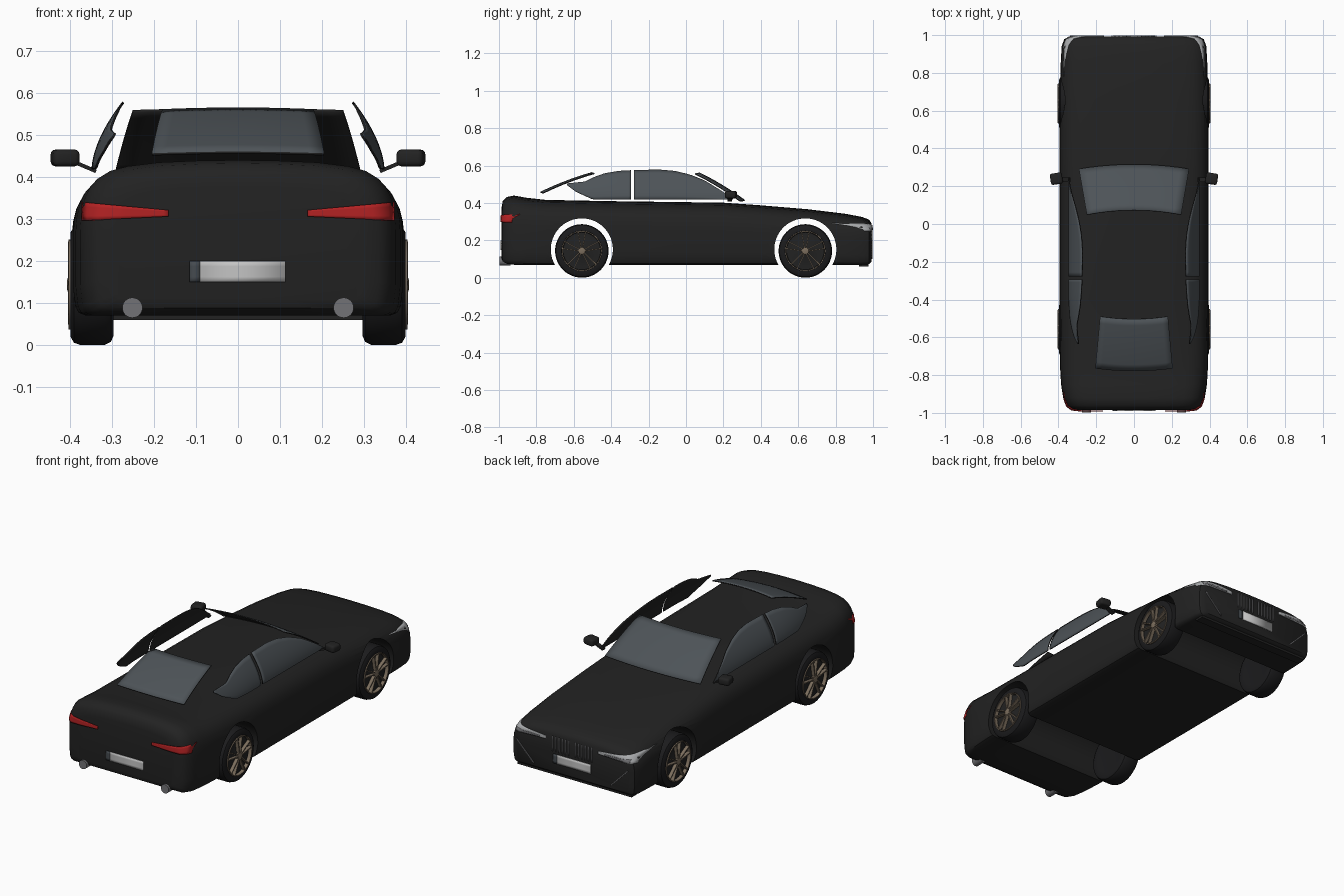
import bpy, bmesh, math
from mathutils import Vector, Matrix
from mathutils.bvhtree import BVHTree

if "Cube" in bpy.data.objects:
    bpy.data.objects.remove(bpy.data.objects["Cube"], do_unlink=True)


def material(name, r, g, b):
    m = bpy.data.materials.new(name)
    m.use_nodes = True
    m.diffuse_color = (r, g, b, 1)
    m.node_tree.nodes["Principled BSDF"].inputs["Base Color"].default_value = (r, g, b, 1)
    return m


PAINT = material("black paint", .016, .016, .016)
RUBBER = material("tyre rubber", .011, .011, .012)
GLASS = material("tinted glass", .075, .087, .097)
RED = material("red lamp", .45, .016, .017)
WHITE = material("plate grey", .55, .55, .55)
STEEL = material("steel", .17, .17, .18)
SLATE = material("slate strip", .06, .07, .08)
BRONZE = material("bronze", .2, .155, .11)
LAMP = material("clear lamp", .4, .41, .42)


def finish(name, bm, mats, mirror=False, smooth=True, thick=0):
    mesh = bpy.data.meshes.new(name)
    bm.to_mesh(mesh)
    bm.free()
    ob = bpy.data.objects.new(name, mesh)
    bpy.context.collection.objects.link(ob)
    for m in mats:
        mesh.materials.append(m)
    if thick:
        s = ob.modifiers.new("Thickness", 'SOLIDIFY')
        s.thickness, s.offset = thick, -1
        s.material_offset = s.material_offset_rim = len(mats) - 1
    if mirror:
        ob.modifiers.new("Mirror", 'MIRROR')
    bpy.ops.object.select_all(action='DESELECT')
    ob.select_set(True)
    bpy.context.view_layer.objects.active = ob
    if smooth:
        bpy.ops.object.shade_smooth_by_angle(angle=math.radians(38))
    return ob


def sheet(name, func, nu, nv, mats, mirror=False, thick=.006):
    """Grid surface from func(s, t), with s and t in 0..1."""
    bm = bmesh.new()
    g = [[bm.verts.new(func(i / nu, j / nv)) for j in range(nv + 1)] for i in range(nu + 1)]
    for i in range(nu):
        for j in range(nv):
            bm.faces.new((g[i][j], g[i + 1][j], g[i + 1][j + 1], g[i][j + 1]))
    return finish(name, bm, mats, mirror, True, thick)


def skin(bm, rings):
    """Join closed rings of vertices and cap both ends."""
    n = len(rings[0])
    for a, b in zip(rings, rings[1:]):
        for k in range(n):
            bm.faces.new((a[k], a[(k + 1) % n], b[(k + 1) % n], b[k]))
    bm.faces.new(rings[0])
    bm.faces.new(rings[-1])
    bmesh.ops.recalc_face_normals(bm, faces=bm.faces[:])


def lathe(name, profile, y, z, mat, mirror=True, n=48):
    """Revolve (x, radius) points about an axle along x."""
    bm = bmesh.new()
    skin(bm, [[bm.verts.new((x, y + r * math.cos(2 * math.pi * k / n),
                             z + r * math.sin(2 * math.pi * k / n))) for k in range(n)]
              for x, r in profile])
    return finish(name, bm, [mat], mirror)


def box(bm, size, matrix):
    bmesh.ops.create_cube(bm, size=1, matrix=matrix @ Matrix.Diagonal((*size, 1)))


def lerp(points, v):
    for (a, p), (b, q) in zip(points, points[1:]):
        if v <= b:
            return p + (q - p) * (v - a) / (b - a)
    return points[-1][1]


# Body: cross-section lofted along the length (y, half width, top, bottom)
STATIONS = [(-.986, .29, .375, .105), (-.98, .335, .41, .088), (-.96, .36, .432, .076),
            (-.92, .375, .44, .07), (-.85, .386, .428, .07), (-.75, .392, .417, .07),
            (-.4, .395, .41, .07), (.2, .395, .402, .07), (.4, .395, .388, .07),
            (.65, .393, .367, .07), (.85, .388, .343, .07), (.94, .383, .326, .07),
            (.978, .37, .312, .073), (.992, .345, .292, .085)]
HALF = [(.45, 0), (.92, 0), (.965, .02), (.985, .06), (1, .2), (1, .55), (.992, .66),
        (.972, .75), (.94, .82), (.89, .88), (.81, .93), (.7, .96), (.5, .985), (.25, .996)]
section = HALF + [(0, 1)] + [(-u, v) for u, v in reversed(HALF)]
bm = bmesh.new()
skin(bm, [[bm.verts.new((u * w, y, lo + v * (hi - lo))) for u, v in section]
          for y, w, hi, lo in STATIONS])
tree = BVHTree.FromBMesh(bm)
body = finish("body", bm, [PAINT], smooth=False)

# Wheel tunnels cut right through the body
AXLES = {"rear": -.557, "front": .638}
for y in AXLES.values():
    cutter = lathe("arch_cutter", [(-.6, .166), (.6, .166)], y, .152, PAINT, False, 64)
    cut = body.modifiers.new("Arch", 'BOOLEAN')
    cut.object, cut.operation, cut.solver = cutter, 'DIFFERENCE', 'EXACT'
    bpy.context.view_layer.objects.active = body
    bpy.ops.object.modifier_apply(modifier="Arch")
    bpy.data.objects.remove(cutter, do_unlink=True)
body.select_set(True)
bpy.ops.object.shade_smooth_by_angle(angle=math.radians(38))


# Thin plates laid on the tail (side -1) or the nose (side 1)
def plate(name, side, x0, x1, left, right, mat, mirror=False, nu=10, lift=.004):
    """left and right give (bottom, top) heights at x0 and x1."""
    def point(s, t):
        s = 1 - s if side > 0 else s
        lo, hi = (a + (b - a) * s for a, b in zip(left, right))
        p = Vector((x0 + (x1 - x0) * s, side * 2, lo + (hi - lo) * t))
        hit, normal = tree.ray_cast(p, Vector((0, -side, 0)))[:2]
        if hit is None:
            hit, normal = tree.find_nearest(Vector((p.x, side * .95, p.z)))[:2]
        return hit + Vector((0, side * lift, 0)) + normal * .001
    return sheet(name, point, nu, 4, [mat], mirror)


plate("tail_lamp", -1, .165, .371, (.306, .321), (.296, .34), RED, True, 16, .006)
plate("rear_plate", -1, -.09, .113, (.15, .2), (.15, .2), WHITE, nu=2)
plate("rear_plate_strip", -1, -.115, -.09, (.15, .2), (.15, .2), SLATE, nu=2)
plate("front_plate", 1, -.113, .09, (.135, .185), (.135, .185), WHITE, nu=2)
plate("front_plate_strip", 1, .09, .115, (.135, .185), (.135, .185), SLATE, nu=2)
plate("headlamp", 1, .16, .372, (.258, .272), (.25, .292), LAMP, True, 16)
plate("headlamp_core", 1, .2, .35, (.258, .266), (.256, .27), STEEL, True, 10, .006)
plate("bumper_slash", 1, .235, .34, (.1, .106), (.206, .212), STEEL, True, 8)
for k in range(6):
    x = .018 + .02 * k
    plate("grille_bar", 1, x, x + .004, (.2, .282), (.2, .282), STEEL, True, 1)


# Windscreen and rear window: bowed panes with dark backs
def pane(name, low, high, bow, flip):
    """low and high give (half width, y, z) of the edges."""
    def point(s, t):
        u = (2 * s - 1) * flip
        w, y, z = (a + (b - a) * t for a, b in zip(low, high))
        arch = 1 - u * u
        return (u * w, y + bow * arch, z + .012 * 4 * t * (1 - t) * .6 + .004 * arch)
    return sheet(name, point, 12, 8, [GLASS, PAINT])


pane("windscreen", (.292, .292, .412), (.25, .05, .559), .024, -1)
pane("rear_window", (.205, -.765, .456), (.18, -.49, .561), -.014, 1)

# Side windows: upper and lower edge heights along the length
UPPER = [(-.636, .505), (-.54, .515), (-.49, .54), (-.433, .56), (-.36, .572), (-.27, .577),
         (-.14, .579), (-.06, .572), (.02, .553), (.1, .521), (.18, .472), (.25, .424)]
LOWER = [(-.636, .497), (-.59, .462), (-.5, .42), (.25, .418)]


def side_window(name, y0, y1):
    def point(s, t):
        y = y0 + (y1 - y0) * s
        lo, hi = lerp(LOWER, y), lerp(UPPER, y)
        z = lo + (hi - lo) * t
        drop = max(0, (z - .418) / .157) ** 1.7
        taper = max(0, (-.35 - y) / .29) ** 2
        return (.348 - .07 * drop - .028 * taper, y, z)
    sheet(name, point, 24, 8, [GLASS, PAINT], True)


side_window("rear_side_window", -.636, -.294)
side_window("front_side_window", -.277, .25)

# Door mirrors on short arms
bm = bmesh.new()
box(bm, (.064, .06, .04), Matrix.Translation((.411, .24, .445)) @ Matrix.Rotation(-.15, 4, 'Z'))
bmesh.ops.bevel(bm, geom=bm.edges[:], offset=.012, segments=3, profile=.5, affect='EDGES')
box(bm, (.06, .024, .009), Matrix.Translation((.365, .235, .425)) @ Matrix.Rotation(-.4, 4, 'Y'))
finish("door_mirror", bm, [PAINT], True)

# Wheels: tyre, dished rim, bronze lip and paired spokes
TYRE = [(.3, .1), (.296, .122), (.302, .136), (.316, .143), (.376, .143), (.39, .138),
        (.398, .124), (.398, .108), (.38, .1)]
for end, y in AXLES.items():
    lathe(end + "_tyre", TYRE, y, .144, RUBBER)
    lathe(end + "_rim_dish", [(.31, .1), (.384, .1), (.384, .03), (.39, .02)], y, .144, PAINT)
    lip = lathe(end + "_rim_lip", [(.384, .102), (.403, .102), (.403, .107), (.384, .107)],
                y, .144, BRONZE)
    hub = lathe(end + "_hub", [(.38, .02), (.404, .018), (.406, .012)], y, .144, BRONZE, n=20)
    bm = bmesh.new()
    for k in range(5):
        for side in (-1, 1):
            turn = Matrix.Rotation(2 * math.pi * k / 5, 4, 'X')
            lean = Matrix.Rotation(-side * .17, 4, 'X')
            box(bm, (.018, .006, .088), Matrix.Translation((.395, y, .144)) @ turn
                @ Matrix.Translation((0, side * .012, .058)) @ lean)
    finish(end + "_spokes", bm, [BRONZE], True, False)

# Lip caps would hide the dish, so open them
    bm = bmesh.new()
    bm.from_mesh(lip.data)
    bmesh.ops.delete(bm, geom=[f for f in bm.faces if len(f.verts) > 4], context='FACES_ONLY')
    bm.to_mesh(lip.data)
    bm.free()

# Exhaust tips
bm = bmesh.new()
bmesh.ops.create_cone(bm, cap_ends=True, segments=32, radius1=.024, radius2=.024, depth=.06,
                      matrix=Matrix.Translation((.251, -.968, .089)) @ Matrix.Rotation(math.pi / 2, 4, 'X'))
finish("exhaust_tip", bm, [STEEL], True)

# Front splitter
bm = bmesh.new()
box(bm, (.7, .05, .012), Matrix.Translation((0, .95, .066)))
finish("front_splitter", bm, [PAINT], smooth=False)
